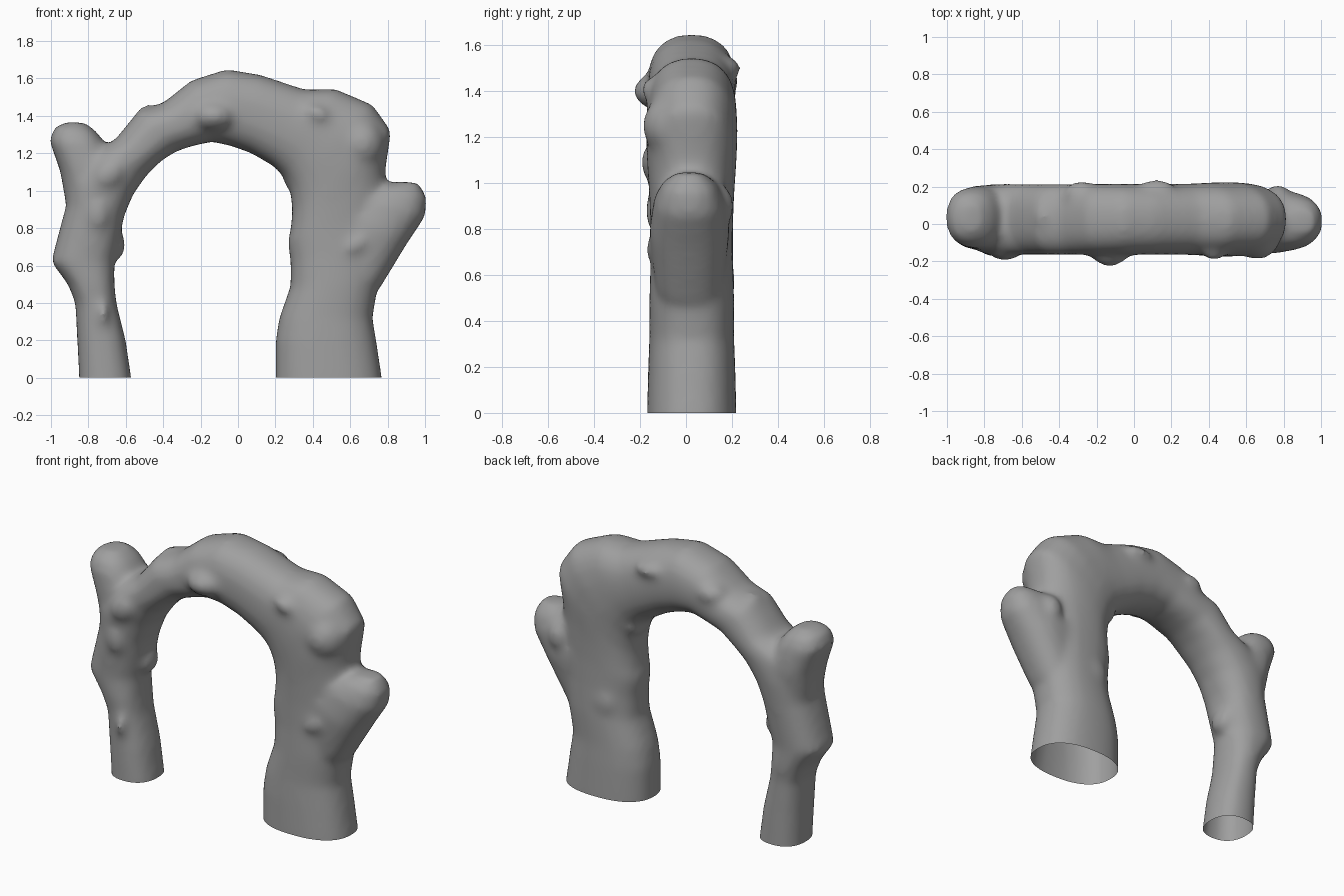
import bpy
import bmesh
from math import cos, sin, pi, copysign
from mathutils import Vector, Matrix

default_cube = bpy.data.objects.get("Cube")
if default_cube:
    bpy.data.objects.remove(default_cube, do_unlink=True)

# Plain grey stone
stone = bpy.data.materials.new("grey_stone")
stone.use_nodes = True
colour = (0.35, 0.35, 0.35, 1)
stone.diffuse_color = colour
shader = next(n for n in stone.node_tree.nodes if n.type == "BSDF_PRINCIPLED")
shader.inputs["Base Color"].default_value = colour
shader.inputs["Roughness"].default_value = 0.8

# Arch stations from foot to foot: outer x, outer z, inner x, inner z, half depth
ARCH = [
    (-.85, -.1, -.56, -.1, .15), (-.85, 0, -.57, 0, .15), (-.86, .2, -.6, .2, .15),
    (-.87, .4, -.65, .4, .15), (-.91, .5, -.66, .5, .16), (-1, .62, -.66, .62, .16),
    (-.96, .77, -.63, .75, .17), (-.92, .92, -.61, .86, .18), (-.92, 1.06, -.56, .98, .19),
    (-.82, 1.19, -.49, 1.08, .19), (-.66, 1.27, -.41, 1.16, .19), (-.53, 1.43, -.33, 1.21, .19),
    (-.40, 1.47, -.24, 1.24, .19), (-.25, 1.59, -.14, 1.26, .19), (-.06, 1.65, -.04, 1.24, .19),
    (.12, 1.62, .07, 1.2, .19), (.36, 1.54, .19, 1.13, .19), (.52, 1.545, .25, 1.07, .195),
    (.72, 1.46, .28, .99, .2), (.82, 1.32, .29, .89, .195), (.79, 1.12, .28, .79, .185),
    (.78, .9, .265, .73, .18), (.77, .7, .28, .62, .18), (.75, .5, .28, .49, .185),
    (.72, .32, .22, .32, .185), (.74, .2, .2, .2, .19), (.77, 0, .2, 0, .195),
    (.78, -.1, .2, -.1, .195),
]
# Stump flaring from the narrow leg
NARROW_STUMP = [
    (-.92, .92, -.66, .92, .15), (-.95, 1.1, -.65, 1.12, .175), (-1.01, 1.27, -.71, 1.25, .16),
    (-.98, 1.34, -.75, 1.31, .13), (-.91, 1.37, -.81, 1.36, .07),
]
# Stump leaning out from the wide leg
WIDE_STUMP = [
    (.76, .48, .52, .64, .15), (.9, .71, .54, .88, .175), (1, .86, .64, .99, .155),
    (1.01, .96, .75, 1.03, .12), (.97, 1.04, .86, 1.05, .06),
]
SIDES = 28
MID_Y = 0.025


def rounded(value, power=0.84):
    return copysign(abs(value) ** power, value)


def ring(ox, oz, ix, iz, depth, mid_y):
    centre = Vector(((ox + ix) / 2, mid_y, (oz + iz) / 2))
    across = Vector(((ox - ix) / 2, 0, (oz - iz) / 2))
    angles = [2 * pi * i / SIDES for i in range(SIDES)]
    return [centre + across * rounded(cos(a)) + Vector((0, depth * rounded(sin(a)), 0))
            for a in angles]


def limb(bm, stations, mid_y=MID_Y):
    """Bridge a chain of oval rings and cap both ends."""
    loops = [[bm.verts.new(p) for p in ring(*s, mid_y)] for s in stations]
    for a, b in zip(loops, loops[1:]):
        for i in range(SIDES):
            j = (i + 1) % SIDES
            bm.faces.new((a[i], a[j], b[j], b[i]))
    bm.faces.new(loops[0][::-1])
    bm.faces.new(loops[-1])


def lump(bm, centre, radii, tilt=0):
    """Ellipsoid leaning in the plane of the arch."""
    matrix = (Matrix.Translation(centre) @ Matrix.Rotation(tilt, 4, "Y")
              @ Matrix.Diagonal((*radii, 1)))
    bmesh.ops.create_icosphere(bm, subdivisions=3, radius=1, matrix=matrix)


bm = bmesh.new()
limb(bm, ARCH)
limb(bm, NARROW_STUMP, .035)
limb(bm, WIDE_STUMP, .015)

# Broad swellings on the front
lump(bm, (-.13, -.09, 1.4), (.13, .14, .09))
lump(bm, (-.69, -.06, 1.09), (.14, .14, .1), -.7)
lump(bm, (-.75, -.08, .88), (.08, .1, .13))
lump(bm, (.66, -.05, 1.25), (.13, .14, .14))

# Small weathered bumps on front, back and inside
lump(bm, (.43, -.12, 1.41), (.08, .08, .05), .4)
lump(bm, (.63, -.11, .71), (.1, .07, .05), -.6)
lump(bm, (-.72, -.1, .34), (.03, .06, .08))
lump(bm, (-.65, .04, .71), (.05, .08, .08))
lump(bm, (.12, .17, 1.5), (.11, .07, .05))
lump(bm, (-.28, .15, 1.45), (.1, .08, .07))
lump(bm, (.77, .12, .9), (.08, .09, .11))
lump(bm, (.45, .14, .58), (.1, .075, .12))
lump(bm, (-.48, .04, 1.41), (.06, .08, .05))
lump(bm, (.28, .06, 1.08), (.04, .1, .07))

bmesh.ops.recalc_face_normals(bm, faces=bm.faces)
mesh = bpy.data.meshes.new("stone_arch")
bm.to_mesh(mesh)
bm.free()
arch = bpy.data.objects.new("stone_arch", mesh)
bpy.context.collection.objects.link(arch)

# Fuse everything into one eroded skin
remesh = arch.modifiers.new("fuse", "REMESH")
remesh.mode = "VOXEL"
remesh.voxel_size = 0.02
soften = arch.modifiers.new("soften", "SMOOTH")
soften.factor = 0.5
soften.iterations = 14
graph = bpy.context.evaluated_depsgraph_get()
fused = bpy.data.meshes.new_from_object(arch.evaluated_get(graph))
arch.modifiers.clear()

# Cut the feet flat at the ground and leave them open
bm = bmesh.new()
bm.from_mesh(fused)
bmesh.ops.bisect_plane(bm, geom=bm.verts[:] + bm.edges[:] + bm.faces[:],
                       plane_co=(0, 0, 0), plane_no=(0, 0, 1), clear_inner=True)
for face in bm.faces:
    face.smooth = True
    face.material_index = 0
bm.to_mesh(fused)
bm.free()
arch.data = fused
fused.name = "stone_arch_skin"
fused.materials.clear()
fused.materials.append(stone)
bpy.data.meshes.remove(mesh)
